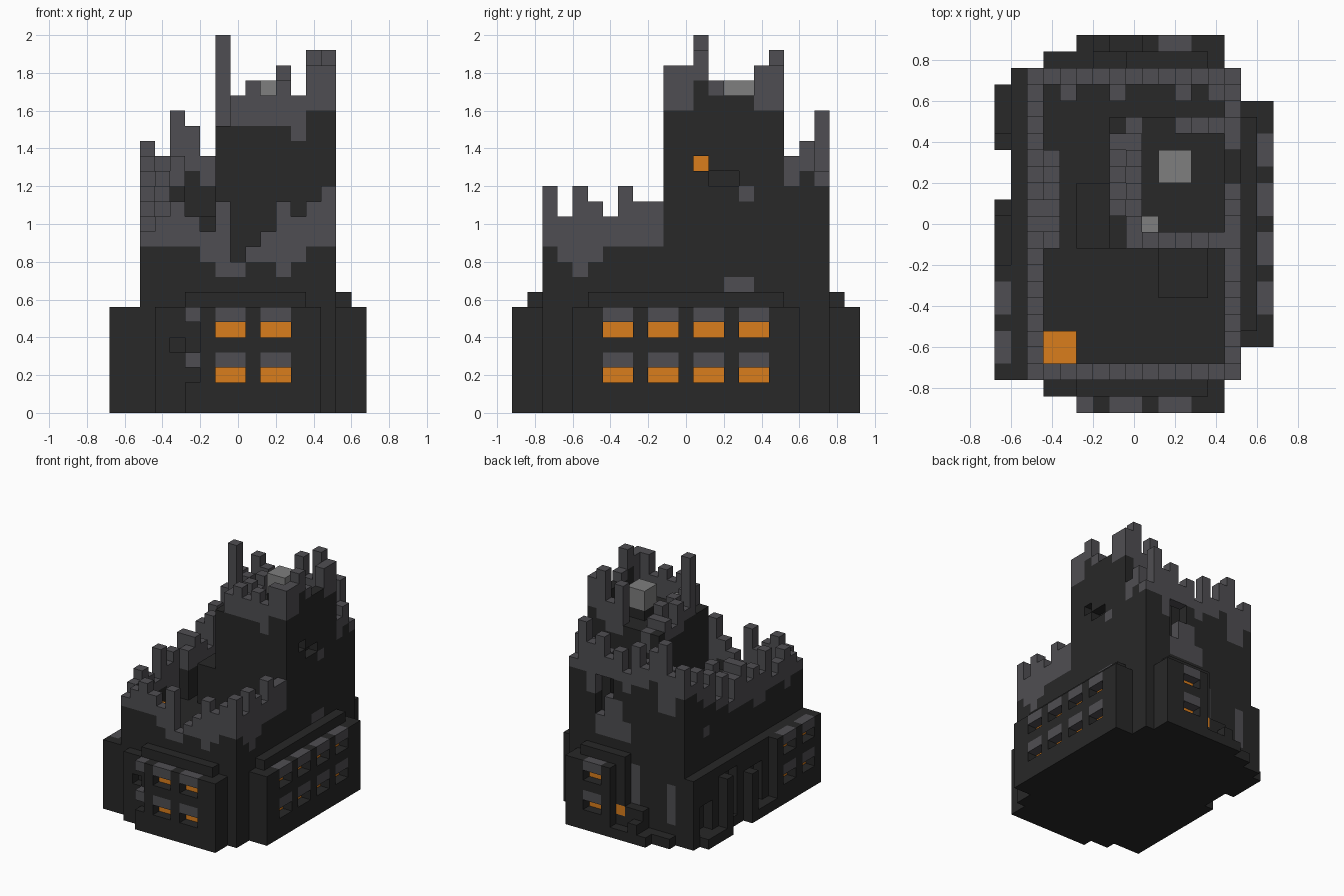
import bpy
import bmesh
from mathutils import Vector

cube = bpy.data.objects.get("Cube")
if cube:
    bpy.data.objects.remove(cube)

UNIT = 0.08
ORIGIN = Vector((-0.68, -0.92, 0))
COLOURS = {
    "dark_stone": (0.021, 0.021, 0.021),
    "grey_stone": (0.078, 0.076, 0.084),
    "light_stone": (0.21, 0.21, 0.21),
    "glowing_orange": (0.7, 0.207, 0.012),
}
DARK, GREY, LIGHT, GLOW = range(len(COLOURS))


def make_material(name, rgb):
    mat = bpy.data.materials.new(name)
    mat.use_nodes = True
    mat.diffuse_color = (*rgb, 1)
    shader = mat.node_tree.nodes["Principled BSDF"]
    shader.inputs["Base Color"].default_value = (*rgb, 1)
    return mat


materials = [make_material(n, c) for n, c in COLOURS.items()]
grid = {}  # block cell -> (part name, colour)


def cells(x, y, z):
    """All cells in a box; each axis is one index or a (start, end) pair."""
    spans = [range(*a) if isinstance(a, tuple) else (a,) for a in (x, y, z)]
    return [(i, j, k) for i in spans[0] for j in spans[1] for k in spans[2]]


def fill(part, x, y, z, colour=DARK):
    for c in cells(x, y, z):
        grid[c] = (part, colour)


def carve(x, y, z):
    for c in cells(x, y, z):
        grid.pop(c, None)


def level(letter):
    """Course height from a letter: a is the ground, z the highest course."""
    return ord(letter) - ord("a")


def ragged_wall(part, start, step, tops, bottoms):
    """Row of columns, dark up to the bottom letter, grey up to the top letter."""
    for n, (top, bottom) in enumerate(zip(tops, bottoms)):
        x, y = start[0] + step[0] * n, start[1] + step[1] * n
        top, bottom = level(top), level(bottom)
        fill(part, x, y, (0, min(bottom, top)))
        fill(part, x, y, (bottom, top), GREY)


def windows(part, axis, outer, inner, starts):
    """Two rows of two-wide windows: grey lintel, glowing recessed pane."""
    for s in starts:
        for t in (s, s + 1):
            for k in (2, 5):
                def at(layer, z):
                    return (layer, t, z) if axis == "x" else (t, layer, z)
                grid.pop(at(outer, k), None)
                grid[at(inner, k)] = (part, GLOW)
                grid[at(outer, k + 1)] = (part, GREY)


# Courtyard floor, the low steps on it and the block beside the tower
fill("courtyard", (2, 15), (2, 21), (0, 9))
fill("courtyard", (10, 13), (7, 10), 9)
fill("courtyard", (3, 5), (3, 5), (9, 11), GLOW)
fill("courtyard_block", (5, 7), (10, 14), (9, 13))
ragged_wall("inner_left_wall", (3, 10), (0, 1), "oponqp", "mmmmmm")

# Ragged curtain walls
ragged_wall("left_wall", (2, 2), (0, 1), "mnonmpnonpompnqprqs", "llklllkkllllmmnnopp")
ragged_wall("right_wall", (14, 2), (0, 1), "pnponpoo", "lkjkllll")
ragged_wall("right_wall", (14, 18), (0, 1), "rsq", "pqp")
ragged_wall("front_wall", (2, 2), (1, 0), "mnonmoklmonoo", "llllkjjkkjkll")
ragged_wall("back_wall", (2, 20), (1, 0), "srutrtqsrtsuq", "pnnqppopponpp")
for x in (4, 7, 11, 13):
    fill("back_wall", x, 19, (9, 15))
    fill("back_wall", x, 19, (15, 17), GREY)

# Breach with grey rubble in the back wall
carve((10, 12), 20, (11, 15))
fill("back_rubble", (8, 12), 20, (9, 11), GREY)
fill("back_rubble", (9, 11), 20, 11, GREY)
fill("back_rubble", (9, 11), 20, 12, GREY)

# Tower body and its broken rim
fill("tower", (7, 15), (10, 18), (0, 19))
ragged_wall("tower_rim", (14, 10), (0, 1), "xxywvvxx", "uuwvvvuu")
ragged_wall("tower_rim", (8, 10), (1, 0), "vwvwvxx", "ttttsuu")
ragged_wall("tower_rim", (11, 17), (1, 0), "xvyx", "sstu")
ragged_wall("tower_rim", (8, 11), (0, 1), "vuvuvut", "sssrssr")
ragged_wall("tower_rim", (7, 12), (0, 1), "zuvtu", "ttsss")
fill("tower_chimney", (10, 12), (14, 16), 19)
fill("tower_chimney", (10, 12), (14, 16), (20, 22), LIGHT)
fill("tower_chimney", 9, 11, 19, LIGHT)

# Holes and a lit slit in the tower's side
carve(14, (13, 15), 15)
carve(14, 12, 16)
fill("tower", 13, 12, 16, GLOW)
fill("tower", 14, 15, 14, GREY)
fill("tower", 14, (14, 16), 8, GREY)

# Front annex, damaged at its right end
fill("front_annex", (3, 14), 1, (0, 7))
fill("front_annex", (5, 13), 1, 7)
fill("front_annex", (5, 14), 0, (0, 7))
windows("front_annex", "y", 0, 1, (7, 10))
carve(5, 0, (2, 6))
carve(4, 1, 4)
for z in (3, 6):
    fill("front_annex", 5, 0, z, GREY)

# Right annex
fill("right_annex", 15, (4, 19), (0, 7))
fill("right_annex", 15, (5, 18), 7)
fill("right_annex", 16, (4, 19), (0, 7))
windows("right_annex", "x", 16, 15, (6, 9, 12, 15))

# Left annex, collapsed towards the back
fill("left_annex", 1, (2, 21), (0, 7))
fill("left_annex", 0, (2, 9), (0, 7))
windows("left_annex", "x", 0, 1, (3, 6))
fill("left_annex", 0, (9, 13), 0)
fill("left_annex", 0, 12, (0, 5))
fill("left_annex", 0, (16, 20), 0)
fill("left_annex", 0, 16, (0, 6))
for y, top in ((10, 5), (14, 6), (18, 4)):
    carve(1, (y, y + 2), (1, top))
fill("left_wall", 2, 17, 10, GREY)

# Back annex, whole at the model's left and ruined beyond
fill("back_annex", (8, 14), 21, (0, 7))
fill("back_annex", (8, 13), 21, 7)
fill("back_annex", (9, 14), 22, (0, 7))
windows("back_annex", "y", 22, 21, (10,))
fill("back_annex", (3, 8), 21, 0)
fill("back_annex", (5, 9), 22, 0)
fill("back_annex", (6, 8), 21, (1, 3))
fill("back_annex", 8, 21, 2, GLOW)
fill("back_annex", 6, 22, (1, 2))
fill("back_wall", 3, 20, (2, 6), GREY)
fill("back_wall", 7, 20, (3, 7), GREY)

# Turn the blocks into one mesh per part, keeping only open faces
for part in sorted({p for p, c in grid.values()}):
    bm = bmesh.new()
    corners = {}
    for cell, (owner, colour) in grid.items():
        if owner != part:
            continue
        for axis in range(3):
            for side in (0, 1):
                beside = list(cell)
                beside[axis] += 2 * side - 1
                if tuple(beside) in grid:
                    continue
                loop = []
                for u, v in ((0, 0), (1, 0), (1, 1), (0, 1)):
                    p = list(cell)
                    p[axis] += side
                    p[(axis + 1) % 3] += u
                    p[(axis + 2) % 3] += v
                    p = tuple(p)
                    if p not in corners:
                        corners[p] = bm.verts.new(Vector(p) * UNIT + ORIGIN)
                    loop.append(corners[p])
                face = bm.faces.new(loop if side else loop[::-1])
                face.material_index = colour
    mesh = bpy.data.meshes.new(part)
    bm.to_mesh(mesh)
    bm.free()
    for mat in materials:
        mesh.materials.append(mat)
    bpy.context.collection.objects.link(bpy.data.objects.new(part, mesh))
